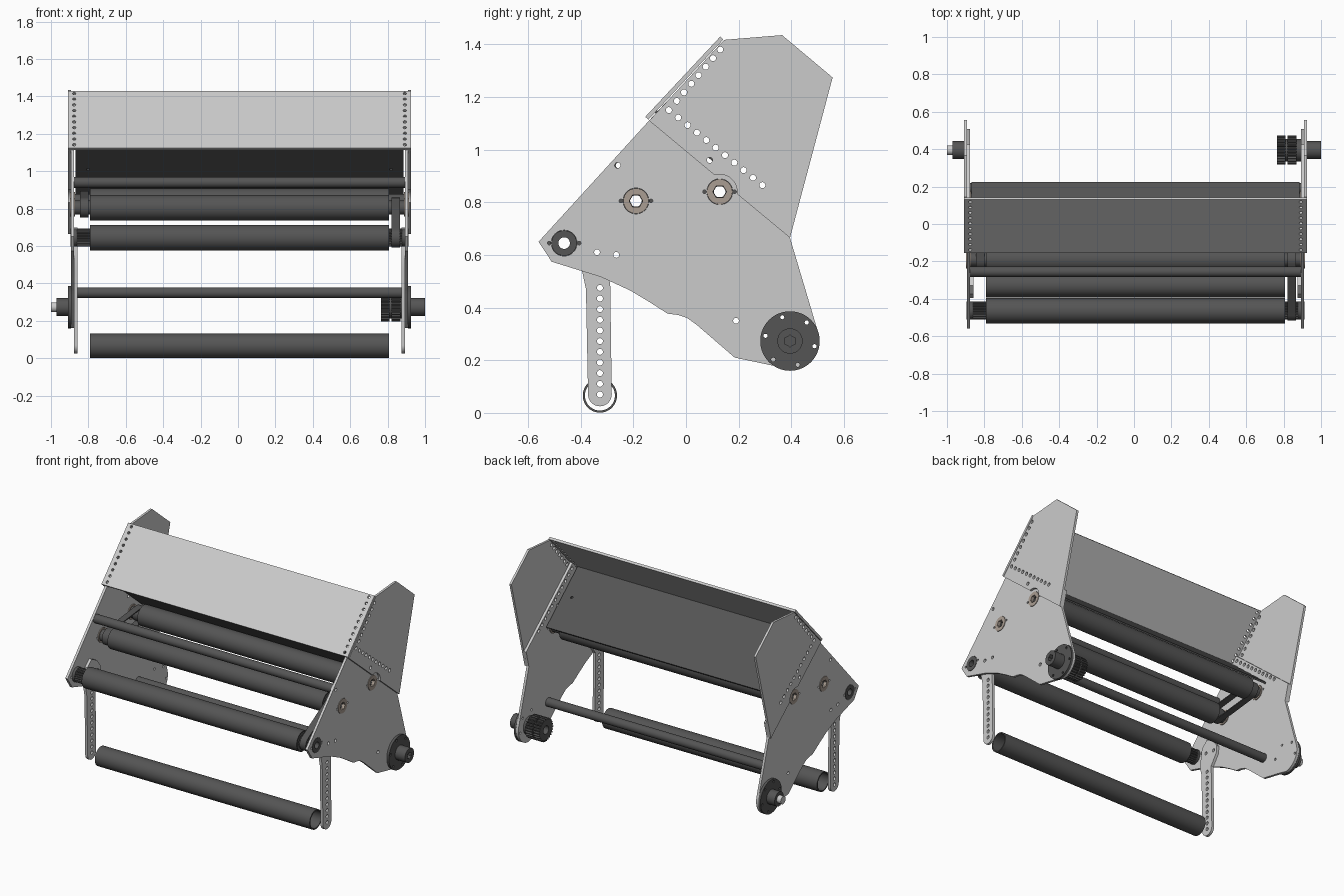
import bpy, bmesh
from math import sin, cos, pi, radians
from mathutils import Matrix, Vector

if "Cube" in bpy.data.objects:
    bpy.data.objects.remove(bpy.data.objects["Cube"])

C = 0.008                       # centre of the frame in x
A, B, D = (-0.463, 0.645), (-0.19, 0.805), (0.128, 0.84)   # roller axes (y, z)
FOOT, HUB = (-0.327, 0.066), (0.395, 0.273)


def circle(c, r, n=40):
    return [(c[0] + r * cos(2 * pi * i / n), c[1] + r * sin(2 * pi * i / n)) for i in range(n)]


def arc(c, r, a0, a1, n=16):
    angles = [radians(a0 + (a1 - a0) * i / n) for i in range(n + 1)]
    return [(c[0] + r * cos(a), c[1] + r * sin(a)) for a in angles]


def toothed(c, r, depth, teeth):
    n = teeth * 4
    return [(c[0] + (r - depth * (i % 4 > 1)) * cos(2 * pi * i / n),
             c[1] + (r - depth * (i % 4 > 1)) * sin(2 * pi * i / n)) for i in range(n)]


def row(p, q, n, r=0.0115):
    return [circle((p[0] + (q[0] - p[0]) * i / (n - 1), p[1] + (q[1] - p[1]) * i / (n - 1)), r, 16)
            for i in range(n)]


def stadium(p, q, r):
    d = Vector(q) - Vector(p)
    a = Vector((1, 0)).angle_signed(d) * -180 / pi
    return arc(q, r, a - 90, a + 90) + arc(p, r, a + 90, a + 270)


def slab(name, loops, origin, thick, u=(0, 1, 0), v=(0, 0, 1), mat=None):
    """Extrude an outline with holes, centred on origin, along u x v."""
    cu = bpy.data.curves.new(name, 'CURVE')
    cu.dimensions, cu.fill_mode, cu.extrude = '2D', 'BOTH', thick / 2
    for loop in loops:
        sp = cu.splines.new('POLY')
        sp.points.add(len(loop) - 1)
        for pt, co in zip(sp.points, loop):
            pt.co = (co[0], co[1], 0, 1)
        sp.use_cyclic_u = True
    tmp = bpy.data.objects.new(name + "_outline", cu)
    me = bpy.data.meshes.new_from_object(tmp)
    bpy.data.objects.remove(tmp)
    bpy.data.curves.remove(cu)
    u, v = Vector(u).normalized(), Vector(v).normalized()
    m = Matrix((u, v, u.cross(v))).transposed().to_4x4()
    m.translation = Vector(origin)
    bm = bmesh.new()
    bm.from_mesh(me)
    bmesh.ops.remove_doubles(bm, verts=bm.verts, dist=1e-5)
    bmesh.ops.transform(bm, matrix=m, verts=bm.verts)
    bmesh.ops.recalc_face_normals(bm, faces=bm.faces)
    bm.to_mesh(me)
    bm.free()
    me.shade_smooth()
    me.set_sharp_from_angle(angle=radians(30))
    me.materials.clear()
    if mat:
        me.materials.append(mat)
    ob = bpy.data.objects.new(name, me)
    bpy.context.collection.objects.link(ob)
    return ob


def across(name, loops, x0, x1, mat=None):
    return slab(name, loops, (C + (x0 + x1) / 2, 0, 0), abs(x1 - x0), mat=mat)


def material(name, col):
    m = bpy.data.materials.new(name)
    m.diffuse_color = (*col, 1)
    m.use_nodes = True
    m.node_tree.nodes["Principled BSDF"].inputs["Base Color"].default_value = m.diffuse_color
    return m


dark = material("dark_steel", (0.09, 0.09, 0.09))
tan = material("bearing_tan", (0.4, 0.34, 0.29))

# Side plate, wing and leg outlines (y, z)
bolt_row = row((-0.065, 1.15), (0.29, 0.865), 11)
edge_row = row((-0.035, 1.185), (0.13, 1.38), 7)
extra = circle((0.09, 0.96), 0.011, 16)
hub_bolts = [circle(arc(HUB, 0.095, a, a)[0], 0.008, 12) for a in (48, 108, 168, 228, 288, 348)]
pin_holes = [circle((c[0] + s * 0.057, c[1]), 0.007, 12) for c in (A, B, D) for s in (-1, 1)]
main_outline = [(-0.56, 0.65), (-0.145, 1.105), (-0.07, 1.187), (0.424, 0.775), (0.395, 0.665)]
main_outline += arc(HUB, 0.112, 14, -85)
main_outline += [(0.337, 0.178), (0.185, 0.21), (0.04, 0.335), (0.005, 0.36), (-0.03, 0.372),
                 (-0.07, 0.377), (-0.14, 0.422), (-0.21, 0.464), (-0.325, 0.517), (-0.51, 0.574)]
main_loops = [main_outline, extra] + bolt_row + pin_holes
main_loops += [hub_bolts[i] for i in (0, 1, 2, 5)]
main_loops += [circle(c, 0.049) for c in (A, B, D)]
main_loops += [circle(c, 0.011, 16) for c in
               ((-0.26, 0.94), (0.19, 0.35), (-0.338, 0.61), (-0.265, 0.6))]
wing_outline = [(-0.14, 1.11), (0.145, 1.417), (0.365, 1.435), (0.557, 1.274), (0.395, 0.665)]
wing_outline += arc(D, 0.066, -7, 107)
leg_outline = arc((-0.327, 0.07), 0.045, 180, 360)
leg_outline += [(-0.288, 0.5), (-0.24, 0.57), (-0.235, 0.62), (-0.27, 0.67), (-0.33, 0.7),
                (-0.375, 0.66), (-0.395, 0.54), (-0.38, 0.47)]
leg_loops = [leg_outline, circle((-0.338, 0.61), 0.011, 16), circle((-0.265, 0.6), 0.011, 16)]
leg_loops += row((-0.327, 0.07), (-0.327, 0.475), 11)

for s, side in ((-1, "left"), (1, "right")):
    across(side + "_side_plate", main_loops, s * 0.885, s * 0.902)
    across(side + "_hopper_wing", [wing_outline, extra] + bolt_row + edge_row, s * 0.902, s * 0.917)
    across(side + "_leg", leg_loops, s * 0.867, s * 0.885)
    # Bearings in the side plates
    across(side + "_front_bearing", [circle(A, 0.048), circle(A, 0.022)], s * 0.868, s * 0.904, dark)
    for nm, c in (("middle", B), ("rear", D)):
        across(f"{side}_{nm}_bearing", [circle(c, 0.048), circle(c, 0.026, 6)],
               s * 0.88, s * 0.905, tan)
        across(f"{side}_{nm}_stub", [circle(c, 0.038), circle(c, 0.024, 6)],
               s * 0.785, s * 0.885, dark)
    # Toothed pulleys on the front roller
    across(side + "_front_pulley", [toothed(A, 0.048, 0.007, 20), circle(A, 0.022)],
           s * 0.8, s * 0.868, dark)
    # Drive hub discs
    across(side + "_hub_disc", [circle(HUB, 0.113, 64)] + hub_bolts, s * 0.902, s * 0.918, dark)

# Outer hubs
lobes = [(HUB[0] + (0.024 if i % 2 else 0.018) * cos(pi * i / 6),
          HUB[1] + (0.024 if i % 2 else 0.018) * sin(pi * i / 6)) for i in range(12)]
across("right_hub", [circle(HUB, 0.048), lobes], 0.918, 0.992, dark)
across("left_hub", [circle(HUB, 0.048)], -0.918, -0.978, dark)
across("left_shaft_tip", [circle(HUB, 0.026)], -0.978, -1.008)

# Inner double drive gear
across("drive_gear_core", [circle(HUB, 0.06), circle(HUB, 0.028)], 0.757, 0.885, dark)
for i, (x0, x1) in enumerate(((0.757, 0.802), (0.812, 0.862))):
    across(f"drive_gear_{i + 1}", [toothed(HUB, 0.077, 0.01, 26), circle(HUB, 0.058)], x0, x1, dark)

# Rollers with end caps, and the open bottom tube
for nm, c in (("front", A), ("middle", B), ("rear", D)):
    across(nm + "_roller", [circle(c, 0.068, 64), circle(c, 0.061, 64)], -0.8, 0.8, dark)
    for s, side in ((-1, "left"), (1, "right")):
        across(f"{nm}_roller_{side}_cap", [circle(c, 0.061, 64), circle(c, 0.022)],
               s * 0.775, s * 0.795, dark)
across("bottom_roller", [circle(FOOT, 0.065, 64), circle(FOOT, 0.057, 64)], -0.8, 0.8, dark)

# Belts and their pulleys
for nm, p, q, x0, x1 in (("left", B, D, -0.852, -0.808), ("right", A, B, 0.812, 0.857)):
    across(nm + "_belt", [stadium(p, q, 0.053), stadium(p, q, 0.046)], x0, x1, dark)
    for i, c in enumerate((p, q)):
        across(f"{nm}_belt_pulley_{i + 1}", [circle(c, 0.046), circle(c, 0.024)], x0, x1, dark)

# Cross tubes
for nm, c in (("upper", (-0.255, 0.94)), ("lower", (0.19, 0.35))):
    across(nm + "_cross_tube", [circle(c, 0.029), circle(c, 0.012, 16)], -0.885, 0.885, dark)

# Hopper front sheet and sloping floor
length = 0.417
holes = [h for s in (-1, 1) for h in row((s * 0.884, -0.185), (s * 0.884, 0.19), 10, 0.009)]
w = 0.917
slab("hopper_front",
     [[(-w, -length / 2), (w, -length / 2), (w, length / 2), (-w, length / 2)]] + holes,
     (C, -0.0065, 1.2715), 0.016, (1, 0, 0), (0, 0.285, 0.305))
w, h = 0.876, 0.222
floor_holes = [circle((s * 0.81, 0.01), 0.008, 12) for s in (-1, 1)]
slab("hopper_floor", [[(-w, -h), (w, -h), (w, h), (-w, h)]] + floor_holes,
     (C, 0.05, 1.007), 0.012, (1, 0, 0), (0, -0.34, 0.286), dark)
